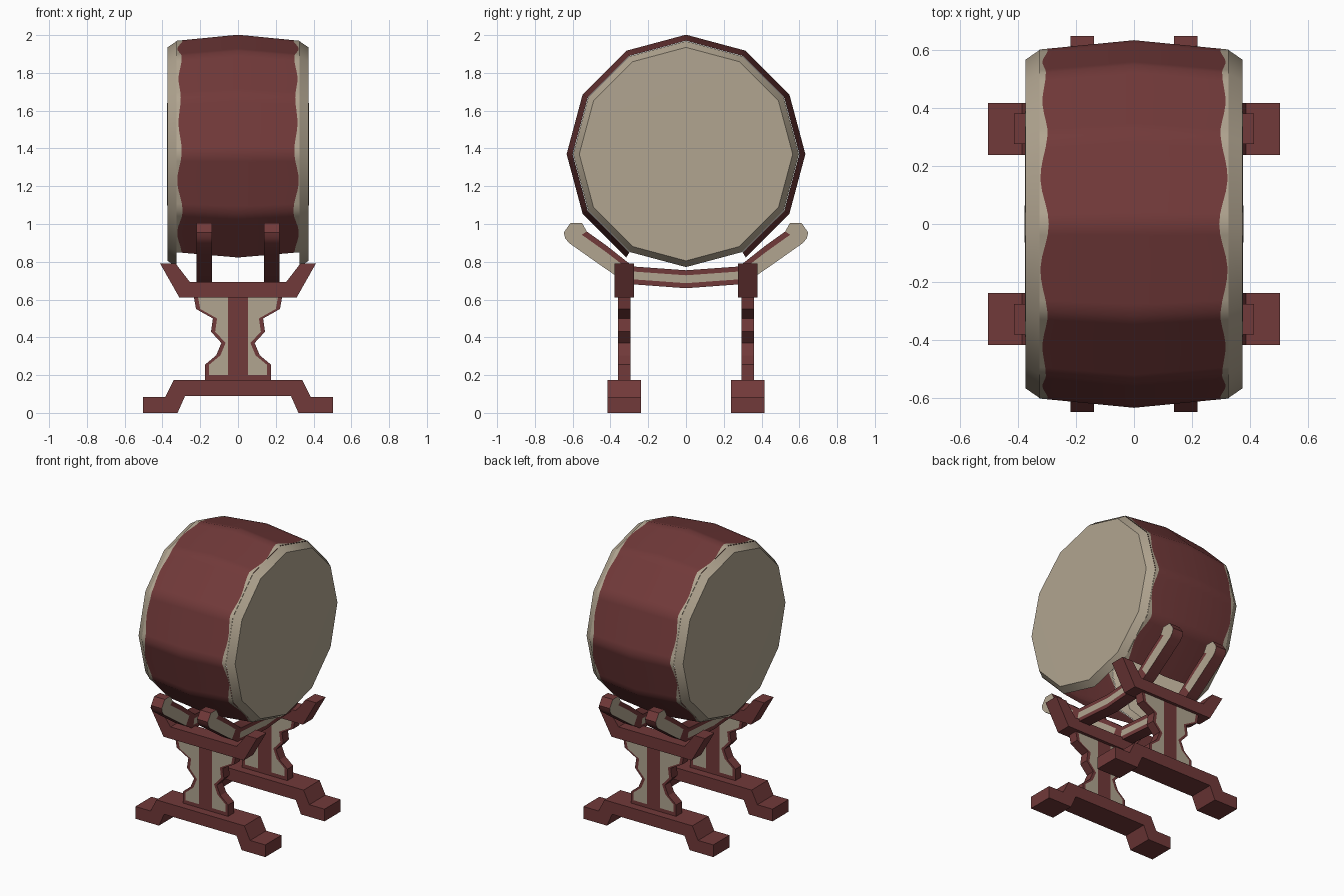
import bpy, bmesh, math

if "Cube" in bpy.data.objects:
    bpy.data.objects.remove(bpy.data.objects["Cube"])


def mat(name, rgb):
    m = bpy.data.materials.new(name)
    m.diffuse_color = (*rgb, 1)
    m.use_nodes = True
    m.node_tree.nodes["Principled BSDF"].inputs["Base Color"].default_value = m.diffuse_color
    return m


RED = mat("dark red lacquer", (0.165, 0.041, 0.041))
CREAM = mat("cream hide", (0.44, 0.375, 0.28))


def finish(name, bm, smooth=None):
    bmesh.ops.remove_doubles(bm, verts=bm.verts, dist=1e-5)
    bmesh.ops.recalc_face_normals(bm, faces=bm.faces)
    me = bpy.data.meshes.new(name)
    bm.to_mesh(me)
    bm.free()
    me.materials.append(RED)
    me.materials.append(CREAM)
    ob = bpy.data.objects.new(name, me)
    bpy.context.collection.objects.link(ob)
    if smooth:
        bpy.ops.object.select_all(action='DESELECT')
        ob.select_set(True)
        bpy.context.view_layer.objects.active = ob
        bpy.ops.object.shade_smooth_by_angle(angle=math.radians(smooth))
    return ob


def face(bm, pts, mi=0):
    f = bm.faces.new([bm.verts.new(p) for p in pts])
    f.material_index = mi
    return f


def prism(name, half, y, width):
    """Extrude a left-right symmetric xz outline along y."""
    outline = half + [(-x, z) for x, z in reversed(half)]
    bm = bmesh.new()
    f = face(bm, [(x, y - width / 2, z) for x, z in outline])
    ext = bmesh.ops.extrude_face_region(bm, geom=[f])
    new = [v for v in ext["geom"] if isinstance(v, bmesh.types.BMVert)]
    bmesh.ops.translate(bm, verts=new, vec=(0, width, 0))
    return finish(name, bm)


# Drum shell: 12-sided barrel, open below, with a wavy cream edge
CZ = 1.37


def rim(x, r, t):
    """Point on a 12-gon of radius r; t counts sides from the +y corner."""
    k = math.floor(t + 1e-9)
    a, b, u = math.radians(30 * k), math.radians(30 * k + 30), t - k
    return (x, r * (math.cos(a) * (1 - u) + math.cos(b) * u),
            CZ + r * (math.sin(a) * (1 - u) + math.sin(b) * u))


def wave(t):
    return 0.308 - 0.010 * math.cos(2 * math.pi * t) - 0.005 * math.sin(math.pi * t * 1.5)


SUB = 8
bm = bmesh.new()
for i in range(10 * SUB):
    t0, t1 = -2 + i / SUB, -2 + (i + 1) / SUB
    for s in (-1, 1):
        def pt(x, t):
            return rim(s * x, 0.632 - 0.032 * x / 0.325, t)
        face(bm, [pt(0, t0), pt(0, t1), pt(wave(t1), t1), pt(wave(t0), t0)])
        face(bm, [pt(wave(t0), t0), pt(wave(t1), t1), pt(0.325, t1), pt(0.325, t0)], 1)
bmesh.ops.remove_doubles(bm, verts=bm.verts, dist=1e-5)
finish("drum_shell", bm, 35)

# Drum heads: full chamfered 12-gon discs
for s, side in ((-1, "left"), (1, "right")):
    bm = bmesh.new()
    for k in range(12):
        face(bm, [rim(s * 0.325, 0.598, k), rim(s * 0.325, 0.598, k + 1),
                  rim(s * 0.373, 0.565, k + 1), rim(s * 0.373, 0.565, k)], 1)
        face(bm, [rim(s * 0.373, 0.565, k), rim(s * 0.373, 0.565, k + 1), (s * 0.376, 0, CZ)], 1)
    finish(side + "_drum_head", bm, 50)

# Stand frames: foot, post and yoke, front and back
post_rows = [(0.17, 0.175), (0.20, 0.175), (0.255, 0.175), (0.305, 0.115), (0.37, 0.088),
             (0.43, 0.143), (0.50, 0.133), (0.55, 0.222), (0.62, 0.235)]
for s, end in ((-1, "front"), (1, "back")):
    y = s * 0.327
    prism(end + "_foot", [(0.28, 0.09), (0.32, 0), (0.502, 0), (0.502, 0.085),
                          (0.385, 0.085), (0.34, 0.175)], y, 0.178)
    prism(end + "_yoke", [(0.31, 0.61), (0.412, 0.79), (0.33, 0.79), (0.255, 0.693)], y, 0.105)

    # Post: waisted board, cream panels between red spine and red edges
    bm = bmesh.new()
    for j, ((z0, w0), (z1, w1)) in enumerate(zip(post_rows, post_rows[1:])):
        for m in (-1, 1):
            c0, c1 = (0, 0.052, w0 - 0.022, w0), (0, 0.052, w1 - 0.022, w1)
            for c in range(3):
                for d in (-0.032, 0.032):
                    face(bm, [(m * c0[c], y + d, z0), (m * c0[c + 1], y + d, z0),
                              (m * c1[c + 1], y + d, z1), (m * c1[c], y + d, z1)],
                         1 if c == 1 and j > 0 else 0)
            face(bm, [(m * w0, y - 0.032, z0), (m * w0, y + 0.032, z0),
                      (m * w1, y + 0.032, z1), (m * w1, y - 0.032, z1)])
    finish(end + "_post", bm)

# Cradle rails: bent beams under the drum, cream side panels and tips
# each section is (bottom y, bottom z, top y, top z)
secs = [(0, 0.66, 0, 0.755), (0.30, 0.682, 0.28, 0.775), (0.38, 0.732, 0.325, 0.81),
        (0.45, 0.78, 0.42, 0.885), (0.62, 0.90, 0.525, 0.96), (0.64, 0.925, 0.55, 1.005),
        (0.647, 0.955, 0.612, 1.005)]
fr = (0, 0.28, 0.72, 1)


def rail_pt(sec, f, x, m):
    by, bz, ty, tz = sec
    return (x, m * (by + (ty - by) * f), bz + (tz - bz) * f)


for s, side in ((-1, "left"), (1, "right")):
    xs = (s * 0.178 - 0.041, s * 0.178 + 0.041)
    bm = bmesh.new()
    for m in (-1, 1):
        for j, (a, b) in enumerate(zip(secs, secs[1:])):
            for c in range(3):
                cream = j >= 4 or (j in (2, 3) and c < 2) or (j == 0 and c == 1)
                for x in xs:
                    face(bm, [rail_pt(a, fr[c], x, m), rail_pt(b, fr[c], x, m),
                              rail_pt(b, fr[c + 1], x, m), rail_pt(a, fr[c + 1], x, m)], int(cream))
            for f in (0, 1):
                face(bm, [rail_pt(a, f, xs[0], m), rail_pt(b, f, xs[0], m),
                          rail_pt(b, f, xs[1], m), rail_pt(a, f, xs[1], m)])
        for c in range(3):
            face(bm, [rail_pt(secs[-1], fr[c], xs[0], m), rail_pt(secs[-1], fr[c + 1], xs[0], m),
                      rail_pt(secs[-1], fr[c + 1], xs[1], m), rail_pt(secs[-1], fr[c], xs[1], m)])
    finish(side + "_cradle_rail", bm, 35)
